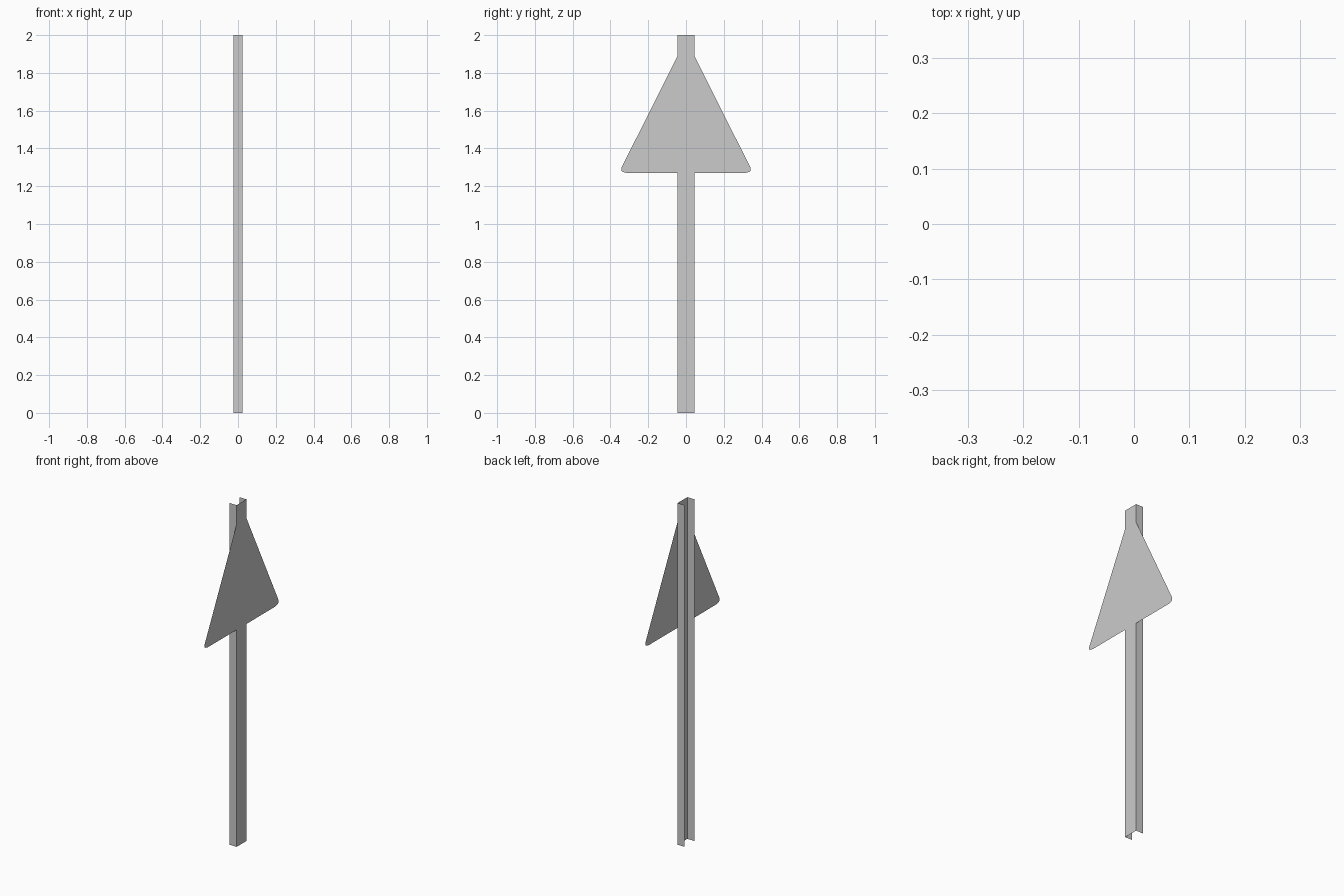
import bpy, bmesh

if "Cube" in bpy.data.objects:
    bpy.data.objects.remove(bpy.data.objects["Cube"])

FRONT, BACK, HALF, TOP = 0.023, -0.023, 0.045, 2.0
SIGN_LOW, SIGN_HIGH = 1.27, 1.89


def sheet_object(name, faces):
    """Thin sheet object made from convex faces, welded along shared edges."""
    bm = bmesh.new()
    for pts in faces:
        bm.faces.new([bm.verts.new(p) for p in pts])
    bmesh.ops.remove_doubles(bm, verts=bm.verts[:], dist=1e-5)
    bm.normal_update()
    mesh = bpy.data.meshes.new(name)
    bm.to_mesh(mesh)
    bm.free()
    obj = bpy.data.objects.new(name, mesh)
    bpy.context.collection.objects.link(obj)
    return obj


def plate(half):
    """Flat face on the front plane, mirrored from its right half (y, z)."""
    full = half + [(-y, z) for y, z in reversed(half)]
    return [(FRONT, y, z) for y, z in full]


# triangular sign with rounded lower corners, flush with the front web of the post
sign = plate([(HALF, SIGN_LOW), (0.312, SIGN_LOW), (0.334, 1.275),
              (0.343, 1.283), (0.342, 1.297), (HALF, SIGN_HIGH)])
web_low = plate([(HALF, 0), (HALF, SIGN_LOW)])
web_high = plate([(HALF, SIGN_HIGH), (HALF, TOP)])
sheet_object("sign_and_post_front", [web_low, sign, web_high])

# side flanges of the open channel post
for name, side in (("post_flange_left", -1), ("post_flange_right", 1)):
    y = side * HALF
    pts = [(BACK, y, 0), (FRONT, y, 0), (FRONT, y, TOP), (BACK, y, TOP)]
    sheet_object(name, [pts if side < 0 else pts[::-1]])
